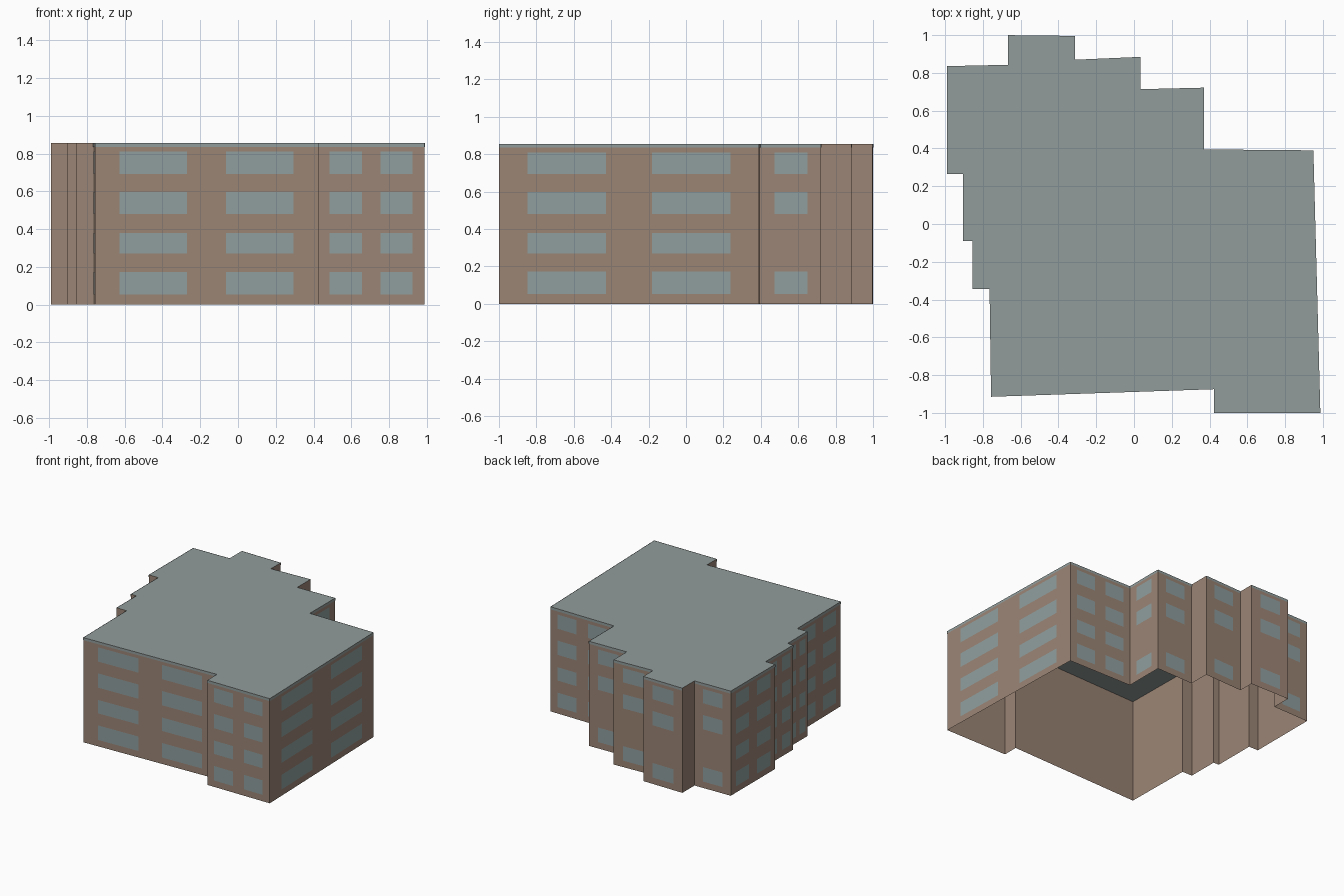
import bpy, bmesh
from mathutils import Vector

if "Cube" in bpy.data.objects:
    bpy.data.objects.remove(bpy.data.objects["Cube"])


def material(name, rgb):
    m = bpy.data.materials.new(name)
    m.use_nodes = True
    m.diffuse_color = (*rgb, 1)
    m.node_tree.nodes["Principled BSDF"].inputs["Base Color"].default_value = (*rgb, 1)
    return m


brick = material("tan brick", (0.33, 0.235, 0.18))
glass = material("blue grey glass", (0.28, 0.345, 0.345))
roof_grey = material("grey roof", (0.285, 0.335, 0.33))

H = 0.855
BAND = 0.835          # underside of the parapet strip
LIFT = 0.002          # how far painted plates stand off the wall
FLOORS = [(0.053, 0.172), (0.27, 0.38), (0.48, 0.597), (0.693, 0.81)]
PAIR = [(0.11, 0.412), (0.588, 0.89)]
SINGLE = [(0.24, 0.78)]

# Footprint corners, counter-clockwise; each with the window type of the wall
# that starts there: 2 = paired on every floor, 1 = single, 0 = blank
FOOTPRINT = [
    (-0.757, -0.915, 2), (0.423, -0.875, 0), (0.423, -1.0, 2), (0.987, -1.0, 2),
    (0.95, 0.39, 2), (0.372, 0.395, 1), (0.372, 0.722, 1), (0.035, 0.714, 0),
    (0.035, 0.885, 1), (-0.312, 0.87, 0), (-0.312, 0.996, 1), (-0.667, 1.0, 0),
    (-0.667, 0.843, 1), (-0.99, 0.836, 2), (-0.99, 0.264, 0), (-0.905, 0.264, 2),
    (-0.905, -0.09, 0), (-0.855, -0.09, 2), (-0.855, -0.345, 0), (-0.765, -0.345, 2),
]


def build(name, polygons, mat):
    """Make one flat-shaded object from a list of polygons."""
    bm = bmesh.new()
    for poly in polygons:
        bm.faces.new([bm.verts.new(p) for p in poly])
    bmesh.ops.remove_doubles(bm, verts=bm.verts, dist=1e-5)
    mesh = bpy.data.meshes.new(name)
    bm.to_mesh(mesh)
    bm.free()
    mesh.materials.append(mat)
    bpy.context.collection.objects.link(bpy.data.objects.new(name, mesh))


def panel(a, b, span, heights, lift=0.0):
    """Upright rectangle on wall a-b, covering a fraction of its length."""
    out = Vector((b.y - a.y, a.x - b.x, 0)).normalized() * lift
    p, q = (a.lerp(b, t) + out for t in span)
    z0, z1 = (Vector((0, 0, z)) for z in heights)
    return [p + z0, q + z0, q + z1, p + z1]


walls, windows, bands = [], [], []
corners = [Vector((x, y, 0)) for x, y, _ in FOOTPRINT]
for i, (_, _, kind) in enumerate(FOOTPRINT):
    a, b = corners[i], corners[(i + 1) % len(corners)]
    walls.append(panel(a, b, (0, 1), (0, H)))
    if not kind:
        continue
    bands.append(panel(a, b, (0, 1), (BAND, H), LIFT))
    columns = PAIR if kind == 2 else SINGLE
    # Single-window walls have no opening on the second floor
    floors = FLOORS if kind == 2 else FLOORS[:1] + FLOORS[2:]
    windows += [panel(a, b, c, f, LIFT) for c in columns for f in floors]

build("outer_walls", walls, brick)
build("windows", windows, glass)
build("parapet_band", bands, roof_grey)
build("flat_roof", [[c + Vector((0, 0, H)) for c in corners]], roof_grey)
